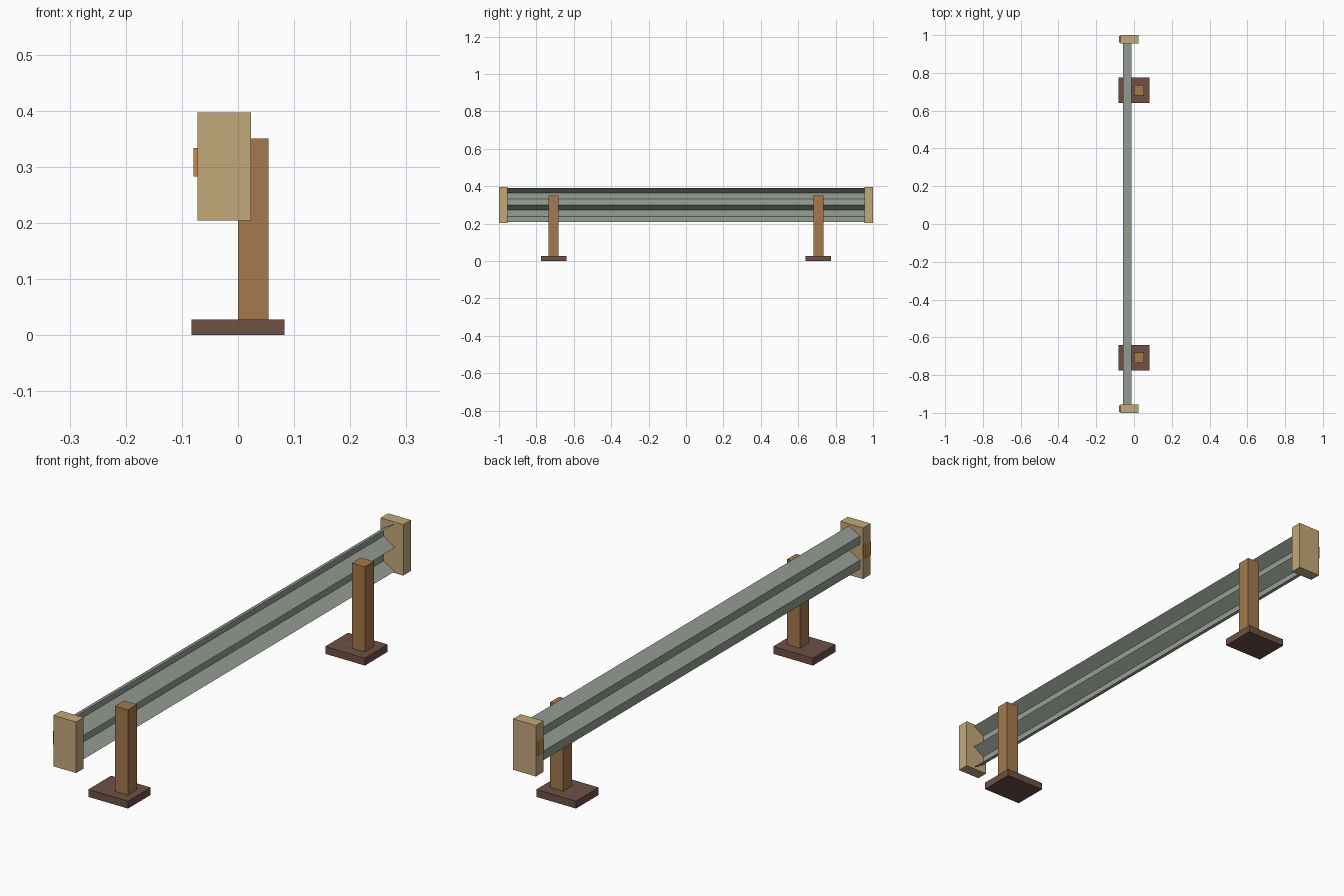
import bpy
import bmesh

if "Cube" in bpy.data.objects:
    bpy.data.objects.remove(bpy.data.objects["Cube"], do_unlink=True)


def make_material(name, hex_code):
    channels = [int(hex_code[i:i + 2], 16) / 255 for i in (0, 2, 4)]
    linear = [c / 12.92 if c < 0.04 else ((c + 0.055) / 1.055) ** 2.4 for c in channels]
    mat = bpy.data.materials.new(name)
    mat.use_nodes = True
    mat.diffuse_color = (*linear, 1)
    mat.node_tree.nodes["Principled BSDF"].inputs["Base Color"].default_value = (*linear, 1)
    return mat


STEEL = make_material("grey steel", "979F95")
TAN = make_material("tan", "C4A97A")
WOOD = make_material("brown wood", "A5794D")
DARK = make_material("dark brown", "6E5146")
ORANGE = make_material("orange reflector", "C68C52")


def add_object(name, bm, mat):
    mesh = bpy.data.meshes.new(name)
    bm.to_mesh(mesh)
    bm.free()
    mesh.materials.append(mat)
    obj = bpy.data.objects.new(name, mesh)
    bpy.context.collection.objects.link(obj)
    return obj


def add_box(name, low, high, mat):
    bm = bmesh.new()
    bmesh.ops.create_cube(bm, size=1)
    for v in bm.verts:
        v.co = [a + (c + 0.5) * (b - a) for a, b, c in zip(low, high, v.co)]
    return add_object(name, bm, mat)


# Corrugated rail: two flat-crested waves in a thin sheet
INNER, OUTER, HALF = -0.013, -0.059, 0.955
profile = [(INNER, 0.39), (OUTER, 0.363), (OUTER, 0.332), (INNER, 0.30),
           (OUTER, 0.272), (OUTER, 0.238), (INNER, 0.21)]
bm = bmesh.new()
front = [bm.verts.new((x, -HALF, z)) for x, z in profile]
back = [bm.verts.new((x, HALF, z)) for x, z in profile]
for i in range(len(profile) - 1):
    bm.faces.new((front[i], front[i + 1], back[i + 1], back[i]))
add_object("guard_rail", bm, STEEL)

# Posts with foot plates, end caps and reflectors at both ends
for side, end in ((-1, "front"), (1, "back")):
    def end_box(name, x, y, z, mat):
        ys = sorted((side * y[0], side * y[1]))
        add_box(f"{end}_{name}", (x[0], ys[0], z[0]), (x[1], ys[1], z[1]), mat)

    end_box("foot_plate", (-0.083, 0.083), (0.64, 0.776), (0, 0.028), DARK)
    end_box("post", (0, 0.054), (0.681, 0.735), (0.028, 0.35), WOOD)
    end_box("end_cap", (-0.072, 0.023), (0.955, 1), (0.204, 0.397), TAN)
    end_box("reflector", (-0.079, -0.071), (0.961, 0.994), (0.283, 0.333), ORANGE)
